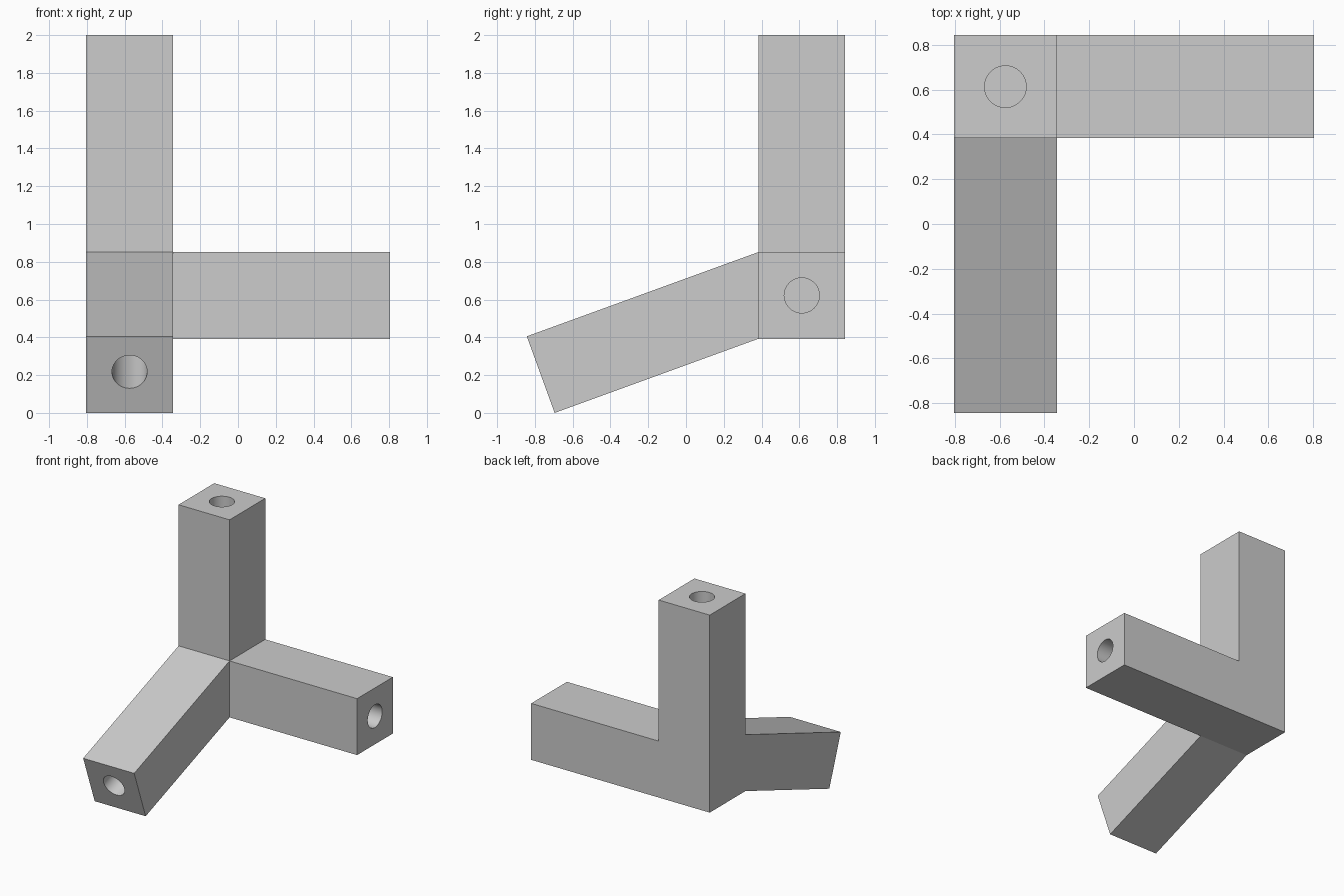
import bpy
import bmesh
import math
from mathutils import Vector

default = bpy.data.objects.get("Cube")
if default:
    bpy.data.objects.remove(default, do_unlink=True)

SIDE = 0.459           # width of the square section
ARM = 1.148            # length of each arm
TILT = math.radians(20)
HOLE_RADIUS = 0.093
HOLE_DEPTH = 0.8
HUB = Vector((-0.574, 0.613, 0.622))

grey = bpy.data.materials.new("plain grey")
grey.use_nodes = True
colour = (0.604, 0.604, 0.604, 1)
grey.diffuse_color = colour
grey.node_tree.nodes["Principled BSDF"].inputs["Base Color"].default_value = colour

UP = Vector((0, 0, 1))
LEFT = Vector((1, 0, 0))
FRONT = Vector((0, -1, 0))
SLOPE = Vector((0, -math.cos(TILT), -math.sin(TILT)))


def extrude_side(bm, normal, offset):
    """Pull the hub side facing normal out by offset and return its corners."""
    centre = HUB + normal * SIDE / 2
    side = min(bm.faces, key=lambda f: (f.calc_center_median() - centre).length)
    out = bmesh.ops.extrude_face_region(bm, geom=[side])["geom"]
    bmesh.ops.delete(bm, geom=[side], context='FACES_ONLY')
    corners = [v for v in out if isinstance(v, bmesh.types.BMVert)]
    bmesh.ops.translate(bm, verts=corners, vec=offset)
    return corners


# Hub with three arms pulled out of it
bm = bmesh.new()
bmesh.ops.create_cube(bm, size=SIDE)
bmesh.ops.translate(bm, verts=bm.verts, vec=HUB)
extrude_side(bm, UP, UP * ARM)
extrude_side(bm, LEFT, LEFT * ARM)
front_end = extrude_side(bm, FRONT, SLOPE * ARM)
# Square off the sloping arm: slide its top corners along the slope
middle_height = sum(v.co.z for v in front_end) / 4
for v in front_end:
    if v.co.z > middle_height:
        v.co += SLOPE * SIDE * math.sin(TILT)
front_middle = sum((v.co for v in front_end), Vector()) / 4
bmesh.ops.recalc_face_normals(bm, faces=bm.faces)

mesh = bpy.data.meshes.new("corner_connector")
bm.to_mesh(mesh)
bm.free()
mesh.materials.append(grey)
connector = bpy.data.objects.new("corner_connector", mesh)
bpy.context.collection.objects.link(connector)

# Blind round hole in the end of each arm
reach = SIDE / 2 + ARM
across = Vector((0, -math.sin(TILT), math.cos(TILT)))
holes = {
    "upper_hole": (HUB + UP * reach, UP),
    "left_hole": (HUB + LEFT * reach, LEFT),
    "front_hole": (front_middle + across * 0.016, SLOPE),
}
bpy.ops.object.select_all(action='DESELECT')
bpy.context.view_layer.objects.active = connector
connector.select_set(True)
for name, (mouth, axis) in holes.items():
    bm = bmesh.new()
    bmesh.ops.create_cone(bm, cap_ends=True, segments=48, radius1=HOLE_RADIUS,
                          radius2=HOLE_RADIUS, depth=HOLE_DEPTH * 2)
    cutter_mesh = bpy.data.meshes.new(name)
    bm.to_mesh(cutter_mesh)
    bm.free()
    cutter_mesh.materials.append(grey)
    cutter = bpy.data.objects.new(name, cutter_mesh)
    bpy.context.collection.objects.link(cutter)
    cutter.location = mouth
    cutter.rotation_euler = axis.to_track_quat('Z', 'Y').to_euler()
    cutter.hide_render = True
    cut = connector.modifiers.new(name, 'BOOLEAN')
    cut.operation = 'DIFFERENCE'
    cut.solver = 'EXACT'
    cut.object = cutter
    bpy.ops.object.modifier_apply(modifier=cut.name)
    bpy.data.objects.remove(cutter, do_unlink=True)

# Smooth hole walls, crisp block edges
bpy.ops.object.shade_smooth_by_angle(angle=math.radians(15))
